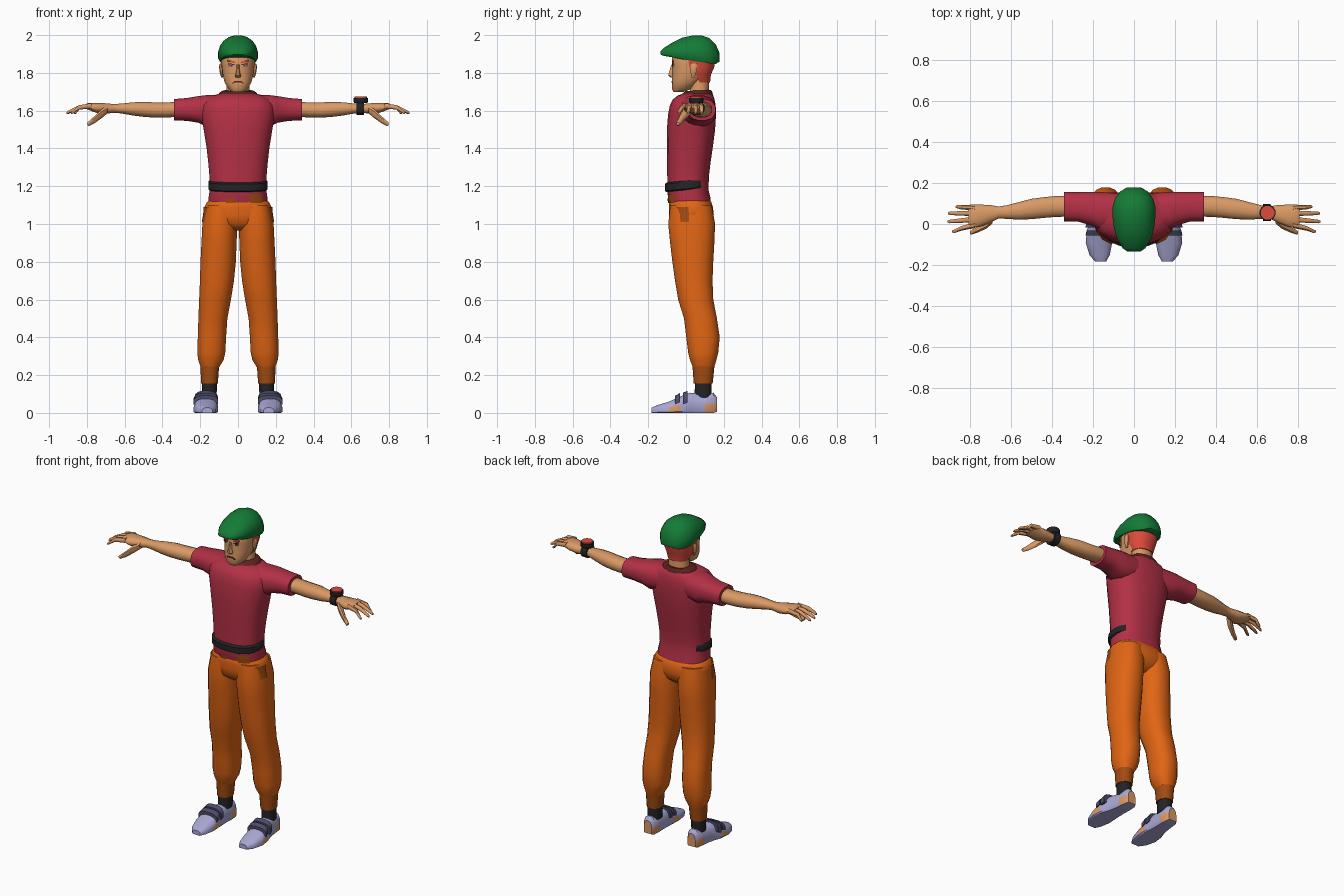
import bpy, bmesh, math

COLOURS = {
    "skin": (0.70, 0.32, 0.13), "crimson": (0.45, 0.03, 0.06), "orange": (0.75, 0.13, 0.007),
    "rust": (0.36, 0.07, 0.006), "black": (0.017, 0.017, 0.019), "green": (0.007, 0.20, 0.037),
    "red": (0.73, 0.07, 0.045), "lavender": (0.40, 0.39, 0.66), "slate": (0.07, 0.07, 0.14),
    "dark_brown": (0.11, 0.016, 0.014),
}
MATS = {}
for key, rgb in COLOURS.items():
    MATS[key] = bpy.data.materials.new(key)
    MATS[key].diffuse_color = (*rgb, 1)


def finish(bm, name, mats, mirror, angle):
    mesh = bpy.data.meshes.new(name)
    bm.to_mesh(mesh)
    bm.free()
    obj = bpy.data.objects.new(name, mesh)
    bpy.context.collection.objects.link(obj)
    for m in mats:
        mesh.materials.append(MATS[m])
    if mirror:
        obj.modifiers.new("mirror", 'MIRROR')
    bpy.ops.object.select_all(action='DESELECT')
    obj.select_set(True)
    bpy.context.view_layer.objects.active = obj
    bpy.ops.object.shade_smooth_by_angle(angle=math.radians(angle))
    return obj


def loft(name, axis, rows, mats, n=16, p=2.2, k=1.0, mirror=False, rule=None,
         keep=None, tilt=0.0, angle=45):
    """Skin superellipse sections: row = (position, a0, a1, b0, b1); k < 1 flattens the underside."""
    mats = [mats] if isinstance(mats, str) else mats
    bm = bmesh.new()
    rings = []
    for t, a0, a1, b0, b1 in rows:
        ring = []
        for i in range(n):
            w = 2 * math.pi * (i + 0.5) / n
            c, s = math.cos(w), math.sin(w)
            u = math.copysign(abs(c) ** (2 / p), c)
            v = max(math.copysign(abs(s) ** (2 / p), s), -k)
            a = (a0 + a1) / 2 + u * (a1 - a0) / 2
            b = b0 + (v + k) / (1 + k) * (b1 - b0)
            co = {'x': (t, a, b), 'y': (a, t, b), 'z': (a, b, t + tilt * b)}[axis]
            ring.append(bm.verts.new(co))
        rings.append(ring)
    for r, q in zip(rings, rings[1:]):
        for i in range(n):
            j = (i + 1) % n
            bm.faces.new((r[i], r[j], q[j], q[i]))
    bm.faces.new(rings[0])
    bm.faces.new(rings[-1])
    bmesh.ops.recalc_face_normals(bm, faces=bm.faces[:])
    if rule:
        for f in bm.faces:
            f.material_index = rule(f.calc_center_median())
    if keep:
        drop = [f for f in bm.faces if not keep(f.calc_center_median())]
        bmesh.ops.delete(bm, geom=drop, context='FACES')
    return finish(bm, name, mats, mirror, angle)


def sym(rows):
    """Rows with one half width, centred on x = 0."""
    return [(t, -h, h, b0, b1) for t, h, b0, b1 in rows]


def grow(rows, d):
    return [(t, a0 - d, a1 + d, b0 - d, b1 + d) for t, a0, a1, b0, b1 in rows]


def box(name, loc, size, mat, mirror=False, turn=0.0):
    bm = bmesh.new()
    bmesh.ops.create_cube(bm, size=1)
    c, s = math.cos(turn), math.sin(turn)
    for v in bm.verts:
        x, y, z = (v.co[i] * size[i] for i in range(3))
        v.co = (loc[0] + x * c - z * s, loc[1] + y, loc[2] + x * s + z * c)
    return finish(bm, name, [mat], mirror, 30)


# Shirt: torso, sleeves, collar
torso = sym([(1.105, .157, -.088, .133), (1.14, .157, -.096, .13), (1.18, .151, -.1, .12),
             (1.25, .152, -.1, .122), (1.32, .158, -.101, .13), (1.40, .167, -.102, .142),
             (1.50, .183, -.102, .155), (1.58, .198, -.096, .16), (1.63, .195, -.086, .158),
             (1.66, .175, -.07, .152), (1.68, .135, -.045, .145), (1.692, .09, -.01, .135)])
loft("shirt_body", 'z', torso, "crimson", n=24, p=2.4)
loft("sleeve", 'x', [(.08, -.03, .15, 1.53, 1.685), (.17, -.03, .158, 1.515, 1.683),
                     (.21, -.008, .158, 1.535, 1.678), (.27, .01, .156, 1.545, 1.668),
                     (.34, .012, .156, 1.548, 1.662)], "crimson", p=2.5, mirror=True)
loft("collar", 'z', sym([(1.668, .112, -.045, .146), (1.69, .102, -.022, .142),
                         (1.704, .082, -.002, .134)]), "dark_brown", tilt=.04)

# Belt, sinking into the shirt at the back
loft("belt", 'z', sym([(1.18, .15, -.104, .112), (1.186, .158, -.113, .117),
                       (1.222, .158, -.113, .117), (1.23, .15, -.104, .112)]),
     "black", n=24, p=2.4, tilt=.1)

# Trousers
pelvis = sym([(.965, .1, -.04, .09), (1.0, .165, -.085, .135), (1.05, .181, -.092, .148),
              (1.09, .178, -.092, .143), (1.115, .166, -.09, .135), (1.13, .15, -.08, .12)])
loft("trouser_seat", 'z', pelvis, "orange", n=24, p=2.4)
leg = [(1.1, 0, .172, -.085, .138), (1.0, .002, .19, -.096, .156), (.9, .006, .195, -.086, .152),
       (.8, .01, .2, -.074, .146), (.7, .02, .203, -.06, .142), (.6, .036, .207, -.043, .146),
       (.5, .055, .211, -.012, .165), (.4, .062, .214, 0, .18), (.32, .066, .217, .01, .172),
       (.28, .075, .212, .02, .162), (.24, .1, .197, .036, .15)]
loft("trouser_leg", 'z', leg, "orange", p=2.3, mirror=True)
loft("trouser_cuff", 'z', [(.25, .099, .2, .033, .152), (.155, .106, .196, .04, .142)],
     "rust", mirror=True)
# Pockets and waist patches hugging the cloth
loft("pocket", 'z', grow([(1.01, -.188, .188, -.095, .153)] + pelvis[2:4], .004), "rust", n=48,
     p=2.4, keep=lambda c: abs(c.x) > .145 and -.055 < c.y < .01)
loft("waist_patch", 'z', grow([(1.11, -.158, .158, -.092, .133), (1.135, -.157, .157, -.096, .13),
                               (1.16, -.153, .153, -.099, .125)], .003), "rust", n=48, p=2.4,
     keep=lambda c: c.y < 0 and (.07 < c.x < .13 or -.07 < c.x < -.01 and c.z < 1.14))

# Socks and shoes
loft("sock", 'z', [(.16, .11, .192, .046, .137), (.08, .113, .192, .045, .135)],
     "black", mirror=True)
loft("shoe", 'y', [(-.183, .135, .19, 0, .028), (-.15, .117, .218, 0, .042),
                   (-.09, .105, .236, 0, .06), (-.03, .107, .23, 0, .088),
                   (.02, .11, .213, 0, .108), (.05, .112, .205, 0, .105),
                   (.10, .11, .198, 0, .10), (.145, .113, .193, 0, .108),
                   (.163, .125, .18, .005, .085)],
     ["lavender", "skin"], k=.4, p=2.6, mirror=True, angle=35,
     rule=lambda c: int(.004 < c.z < .045 and (-.08 < c.y < -.03 or c.y > .11)))
for i, y in enumerate((-.045, -.005)):
    loft(f"shoe_strap_{i + 1}", 'y', [(y - .012, .104, .237, .045, .092 + i * .015),
                                      (y + .014, .105, .232, .055, .106 + i * .012)],
         "slate", k=.3, p=2.8, mirror=True)

# Head, neck, hair
loft("neck", 'z', sym([(1.65, .07, .01, .13), (1.71, .062, .02, .122), (1.79, .06, .02, .122)]),
     "skin")
loft("head", 'z', sym([(1.70, .032, -.066, -.01), (1.715, .05, -.076, .03), (1.75, .072, -.076, .075),
                       (1.79, .081, -.073, .118), (1.84, .087, -.074, .143),
                       (1.90, .088, -.075, .15), (1.95, .06, -.03, .12)]), "skin", n=20, p=2.3)
loft("hair", 'z', sym([(1.75, .064, .0, .128), (1.79, .084, -.05, .132), (1.83, .09, -.05, .15),
                       (1.90, .093, -.06, .156)]), "red", n=32, p=2.3,
     keep=lambda c: c.y > .06 or (c.z > 1.82 and c.y > .012))
loft("ear", 'z', [(1.775, .08, .089, .03, .045), (1.80, .08, .097, .024, .055),
                  (1.835, .08, .102, .022, .062), (1.85, .08, .096, .03, .055)],
     "skin", n=8, mirror=True)

# Face
loft("nose", 'z', sym([(1.775, .013, -.08, -.06), (1.785, .017, -.095, -.06),
                       (1.80, .011, -.092, -.06), (1.845, .007, -.078, -.06)]), "skin", n=8)
box("eye", (.034, -.067, 1.838), (.026, .009, .009), "lavender", True)
box("pupil", (.034, -.0695, 1.838), (.01, .008, .01), "dark_brown", True)
box("eye_line", (.034, -.069, 1.846), (.032, .009, .005), "dark_brown", True, .12)
box("eyebrow", (.036, -.07, 1.86), (.04, .009, .009), "red", True, .2)
box("mouth", (0, -.074, 1.752), (.042, .008, .008), "dark_brown")
box("lip_corner", (.024, -.071, 1.747), (.012, .008, .006), "dark_brown", True, -.6)

# Flat cap
loft("cap", 'y', sym([(-.135, .03, 1.897, 1.914), (-.118, .056, 1.89, 1.932),
                      (-.07, .085, 1.882, 1.963), (-.02, .099, 1.872, 1.987),
                      (.03, .105, 1.865, 1.998), (.08, .106, 1.857, 2.0), (.125, .094, 1.85, 1.985),
                      (.158, .068, 1.848, 1.95), (.178, .035, 1.86, 1.905)]),
     "green", n=20, k=.35, p=2.1)

# Arms and hands
loft("arm", 'x', [(.30, .035, .138, 1.568, 1.648), (.38, .033, .138, 1.562, 1.645),
                  (.44, .028, .132, 1.562, 1.645), (.50, .022, .124, 1.566, 1.648),
                  (.56, .02, .108, 1.574, 1.645), (.62, .024, .092, 1.585, 1.638),
                  (.66, .026, .086, 1.588, 1.636), (.70, .005, .094, 1.582, 1.64),
                  (.75, -.016, .096, 1.588, 1.642), (.79, -.02, .096, 1.603, 1.642),
                  (.805, -.01, .09, 1.61, 1.636)], "skin", n=12, mirror=True)
fingers = [(.08, .084, .868), (.052, .052, .905), (.022, .012, .907), (-.006, -.036, .885)]
for i, (y0, y1, tip) in enumerate(fingers):
    ym = (y0 + y1) / 2
    loft(f"finger_{i + 1}", 'x', [(.775, y0 - .015, y0 + .015, 1.61, 1.641),
                                  (.84, ym - .012, ym + .012, 1.605, 1.63),
                                  (tip - .01, y1 - .009, y1 + .009, 1.583, 1.602),
                                  (tip, y1 - .005, y1 + .005, 1.581, 1.593)],
         "skin", n=8, mirror=True)
loft("thumb", 'x', [(.69, .0, .045, 1.585, 1.625), (.72, -.025, .018, 1.56, 1.612),
                    (.76, -.042, -.012, 1.532, 1.572), (.79, -.052, -.028, 1.518, 1.545),
                    (.798, -.05, -.034, 1.524, 1.538)], "skin", n=8, mirror=True)

# Wristwatch on one arm
loft("watch_band", 'x', [(.627, .014, .099, 1.576, 1.65), (.668, .014, .097, 1.576, 1.65)],
     "black", n=12, p=2.5)
loft("watch_case", 'z', [(1.64, .615, .685, .02, .09), (1.65, .61, .69, .015, .095),
                         (1.668, .61, .69, .015, .095)], "black", n=12, p=2)
loft("watch_face", 'z', [(1.667, .616, .684, .021, .089), (1.675, .616, .684, .021, .089)],
     "red", n=12, p=2)
